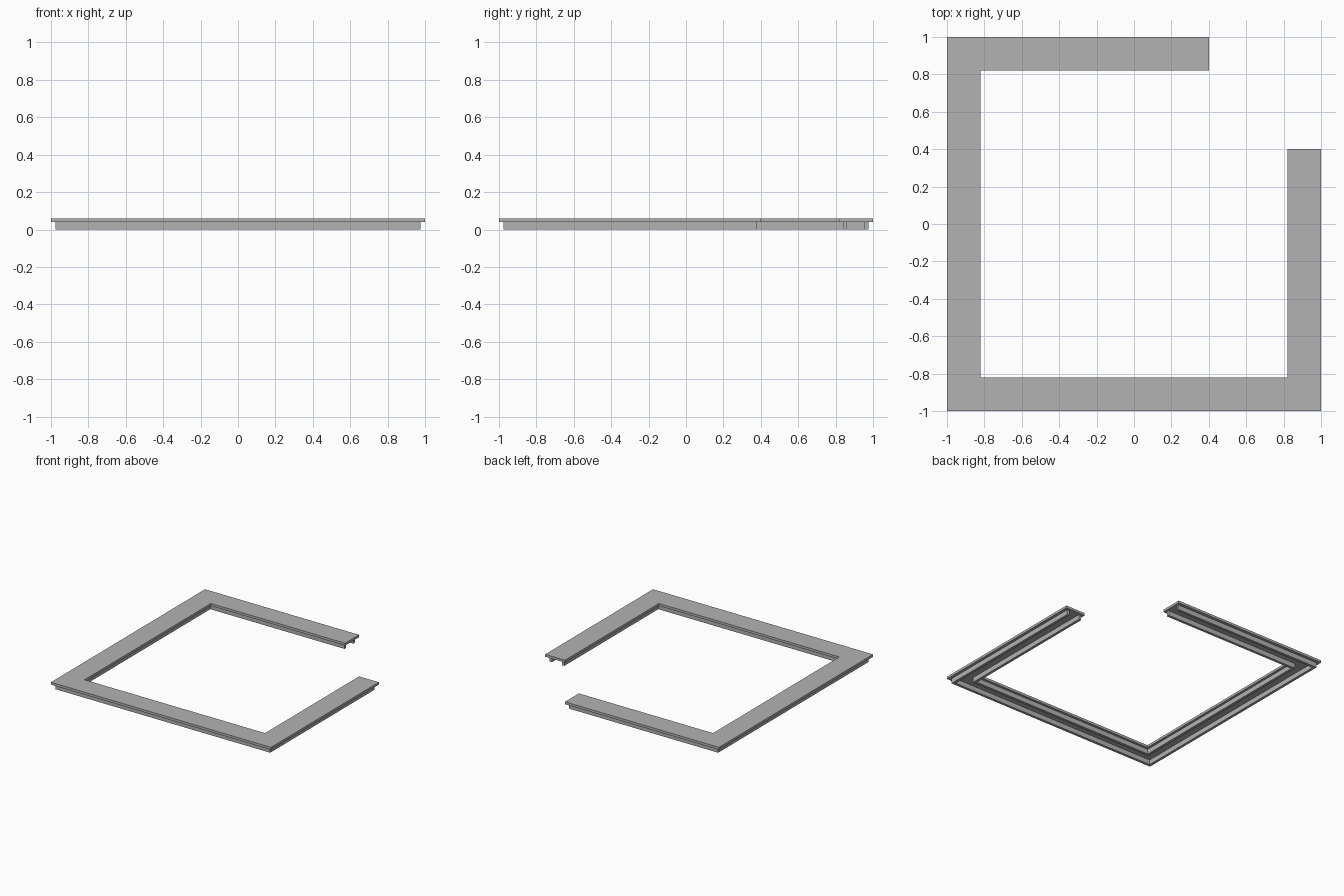
import bpy
import bmesh

cube = bpy.data.objects.get("Cube")
if cube:
    bpy.data.objects.remove(cube, do_unlink=True)

grey = bpy.data.materials.new("plain grey")
grey.use_nodes = True
grey.diffuse_color = (0.45, 0.45, 0.45, 1)
grey.node_tree.nodes["Principled BSDF"].inputs["Base Color"].default_value = grey.diffuse_color


def open_frame(name, outer, inner, end, bottom, top):
    """Square band with one corner left open, extruded upwards."""
    o, i = outer, inner
    outline = [(o, end), (i, end), (i, -i), (-i, -i), (-i, i),
               (end, i), (end, o), (-o, o), (-o, -o), (o, -o)]
    bm = bmesh.new()
    face = bm.faces.new([bm.verts.new((x, y, bottom)) for x, y in outline])
    new = bmesh.ops.extrude_face_region(bm, geom=[face])["geom"]
    lifted = [v for v in new if isinstance(v, bmesh.types.BMVert)]
    bmesh.ops.translate(bm, verts=lifted, vec=(0, 0, top - bottom))
    bmesh.ops.recalc_face_normals(bm, faces=bm.faces)
    mesh = bpy.data.meshes.new(name)
    bm.to_mesh(mesh)
    bm.free()
    mesh.materials.append(grey)
    obj = bpy.data.objects.new(name, mesh)
    bpy.context.collection.objects.link(obj)


# Wide flat border on top
open_frame("top_border", 1.0, 0.82, 0.4, 0.04, 0.06)

# Two thin rails underneath, set back from every edge
open_frame("outer_rail", 0.976, 0.954, 0.38, 0, 0.04)
open_frame("inner_rail", 0.862, 0.84, 0.38, 0, 0.04)
